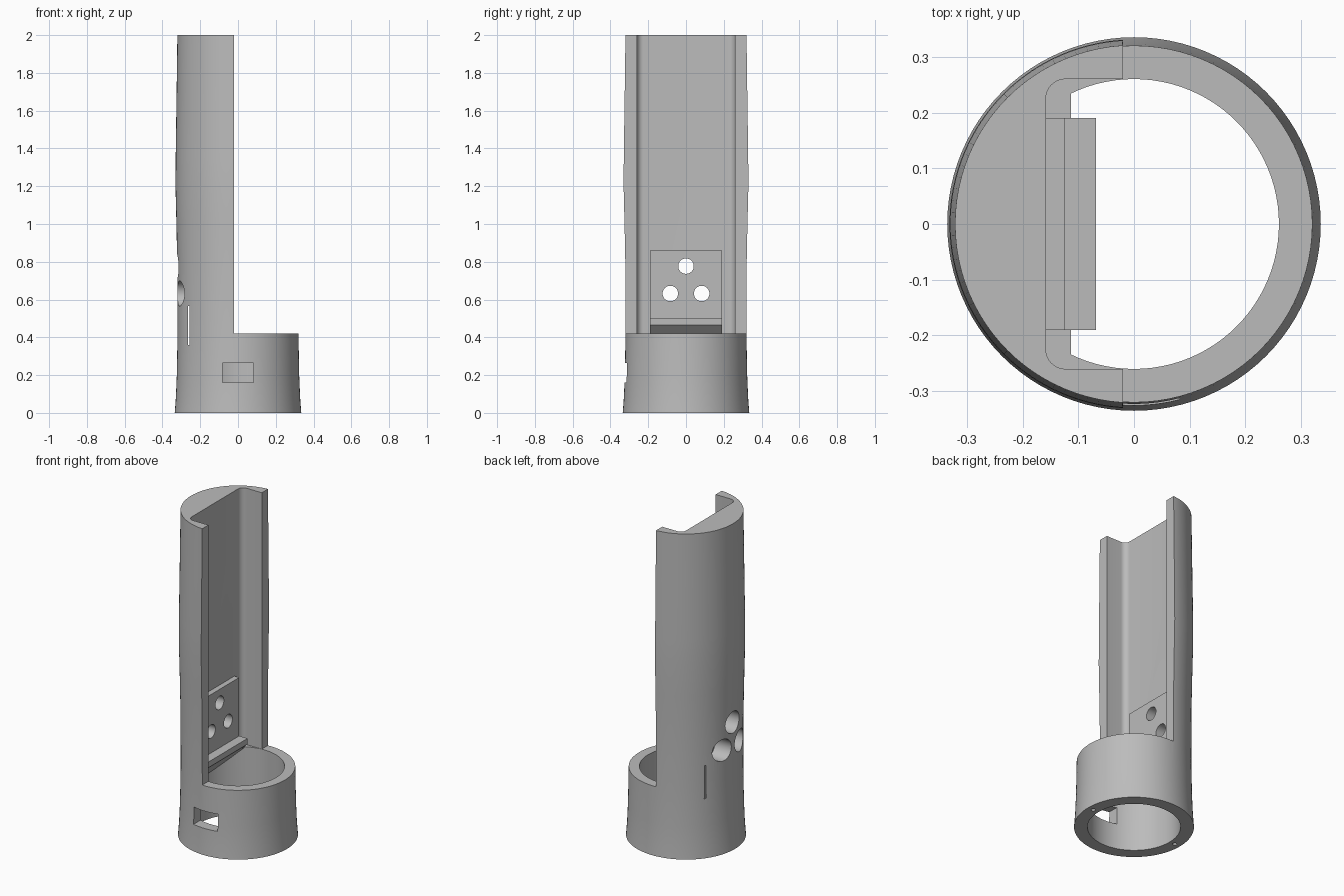
import bpy, bmesh, math
from mathutils import Vector, Matrix

cube = bpy.data.objects.get("Cube")
if cube:
    bpy.data.objects.remove(cube)

grey = bpy.data.materials.new("plain grey")
grey.use_nodes = True
COLOUR = (0.5, 0.5, 0.5, 1)
grey.diffuse_color = COLOUR
grey.node_tree.nodes["Principled BSDF"].inputs["Base Color"].default_value = COLOUR


def finish(name, bm):
    bmesh.ops.recalc_face_normals(bm, faces=bm.faces)
    mesh = bpy.data.meshes.new(name)
    bm.to_mesh(mesh)
    bm.free()
    mesh.materials.append(grey)
    ob = bpy.data.objects.new(name, mesh)
    bpy.context.collection.objects.link(ob)
    return ob


def extrude(name, points, vector):
    """Prism from a closed outline of 3D points."""
    bm = bmesh.new()
    face = bm.faces.new([bm.verts.new(p) for p in points])
    res = bmesh.ops.extrude_face_region(bm, geom=[face], use_keep_orig=True)
    verts = [g for g in res["geom"] if isinstance(g, bmesh.types.BMVert)]
    bmesh.ops.translate(bm, verts=verts, vec=vector)
    return finish(name, bm)


def box(name, lo, hi):
    pts = [(lo[0], lo[1], lo[2]), (hi[0], lo[1], lo[2]),
           (hi[0], hi[1], lo[2]), (lo[0], hi[1], lo[2])]
    return extrude(name, pts, (0, 0, hi[2] - lo[2]))


def cylinder(name, start, end, radius, sides):
    a, b = Vector(start), Vector(end)
    turn = (b - a).to_track_quat("Z", "Y").to_matrix().to_4x4()
    bm = bmesh.new()
    bmesh.ops.create_cone(bm, cap_ends=True, segments=sides, radius1=radius, radius2=radius,
                          depth=(b - a).length, matrix=Matrix.Translation((a + b) / 2) @ turn)
    return finish(name, bm)


def cut(target, cutters):
    for c in cutters:
        c.hide_render = True
        mod = target.modifiers.new("cut", "BOOLEAN")
        mod.operation = "DIFFERENCE"
        mod.solver = "EXACT"
        mod.object = c
    bpy.context.view_layer.update()
    dg = bpy.context.evaluated_depsgraph_get()
    mesh = bpy.data.meshes.new_from_object(target.evaluated_get(dg))
    target.modifiers.clear()
    target.data = mesh


# Tower: gently swelling outer profile, turned about z
profile = [(0.335, 0), (0.329, 0.08), (0.324, 0.2), (0.32, 0.42), (0.321, 0.75), (0.326, 1.0),
           (0.331, 1.2), (0.33, 1.35), (0.325, 1.7), (0.321, 2)]
SIDES = 96
bm = bmesh.new()
rings = [[bm.verts.new((r * math.cos(i * math.tau / SIDES), r * math.sin(i * math.tau / SIDES), z))
          for i in range(SIDES)] for r, z in profile]
for low, high in zip(rings, rings[1:]):
    for i in range(SIDES):
        j = (i + 1) % SIDES
        bm.faces.new((low[i], low[j], high[j], high[i]))
bm.faces.new(rings[0])
bm.faces.new(rings[-1])
tower = finish("tower_body", bm)

# Open front and channel with rounded inner corners
RIM, WALL, HALF, FILLET = 0.42, -0.158, 0.26, 0.035
side = [(1, 1), (-0.02, 1), (-0.02, HALF)]
for i in range(9):
    a = math.pi / 2 * (1 + i / 8)
    side.append((WALL + FILLET + FILLET * math.cos(a), HALF - FILLET + FILLET * math.sin(a)))
outline = side + [(x, -y) for x, y in reversed(side)]
channel = extrude("channel_cutter", [(x, y, RIM) for x, y in outline], (0, 0, 2))

# Base bore with a sloping roof under the channel wall
bore = cylinder("bore_cutter", (0, 0, -0.1), (0, 0, RIM + 0.01), 0.26, SIDES)
bm = bmesh.new()
bm.from_mesh(bore.data)
res = bmesh.ops.bisect_plane(bm, geom=bm.verts[:] + bm.edges[:] + bm.faces[:],
                             plane_co=(-0.068, 0, 0.465), plane_no=(-1, 0, 1), clear_outer=True)
bmesh.ops.holes_fill(bm, edges=[e for e in bm.edges if e.is_boundary], sides=0)
bmesh.ops.recalc_face_normals(bm, faces=bm.faces)
bm.to_mesh(bore.data)
bm.free()

# Screw holes with counterbores on the outside
screws, counterbores = [], []
for y, z in ((0, 0.777), (-0.083, 0.632), (0.083, 0.632)):
    screws.append(cylinder("screw_hole_cutter", (-0.5, y, z), (0, y, z), 0.041, 32))
    counterbores.append(cylinder("counterbore_cutter", (-0.5, y, z), (-0.21, y, z), 0.067, 40))

# Front window, side slit and small holes underneath
window = box("window_cutter", (-0.082, -0.5, 0.16), (0.082, -0.15, 0.265))
slit = box("slit_cutter", (-0.264, -0.5, 0.36), (-0.258, 0.5, 0.565))
pins = [cylinder("pin_hole_cutter", (x, 0, -0.1), (x, 0, 0.1), 0.012, 20) for x in (-0.297, 0.297)]
cut(tower, [channel, bore, window, slit] + counterbores + screws + pins)

# Raised mounting plate with ledge
shape = [(-0.17, 0.86), (-0.125, 0.86), (-0.125, 0.5), (-0.068, 0.5),
         (-0.068, 0.465), (WALL, 0.375), (-0.17, 0.4)]
plate = extrude("mounting_plate", [(x, -0.19, z) for x, z in shape], (0, 0.38, 0))
cut(plate, screws)

for c in [channel, bore, window, slit] + counterbores + screws + pins:
    bpy.data.objects.remove(c)

# Smooth round walls, keep edges crisp
bpy.ops.object.select_all(action="DESELECT")
for ob in (tower, plate):
    ob.select_set(True)
bpy.context.view_layer.objects.active = tower
bpy.ops.object.shade_smooth_by_angle(angle=math.radians(30))
